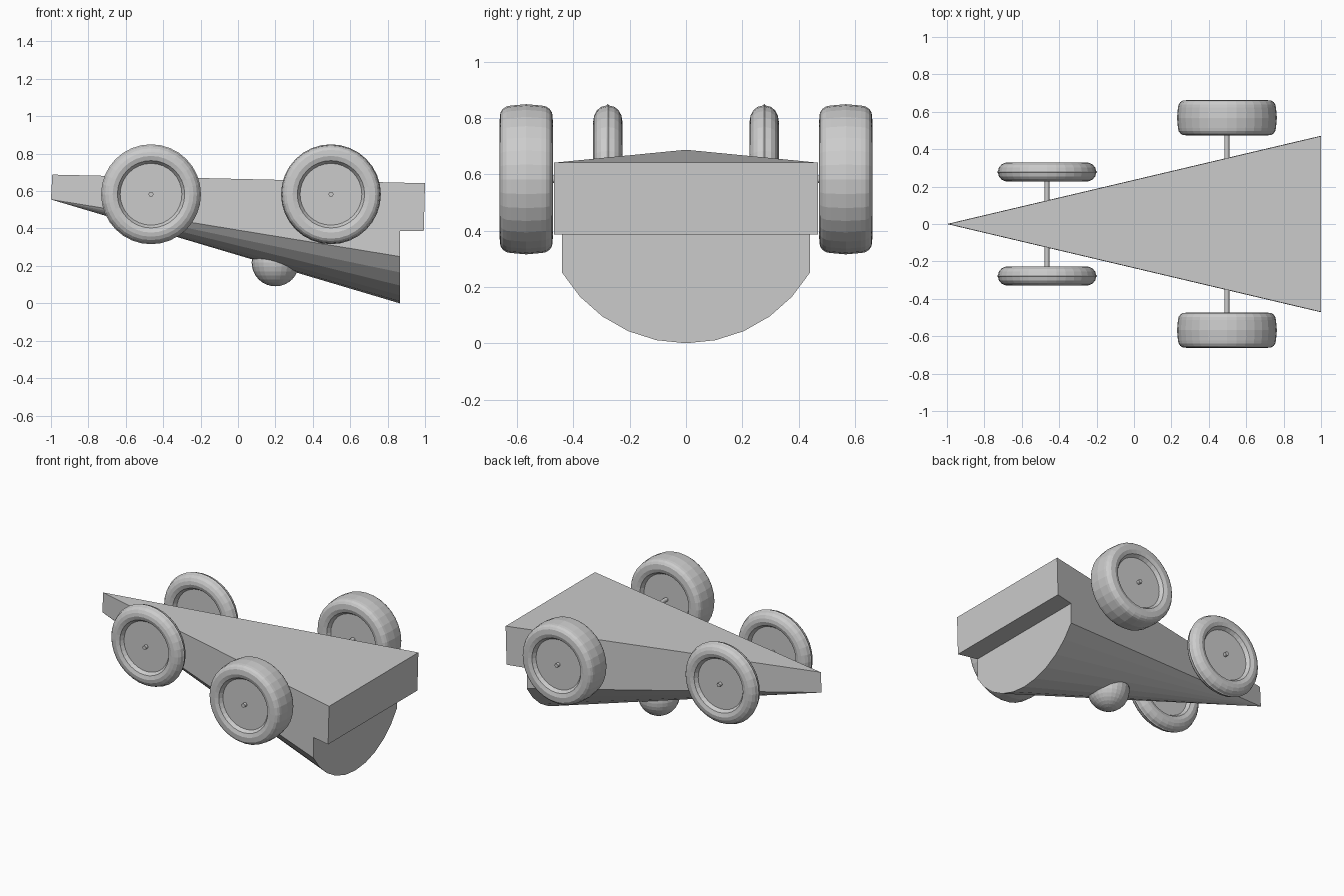
import bpy, bmesh
from math import sin, cos, asin, pi, radians
from mathutils import Matrix

if "Cube" in bpy.data.objects:
    bpy.data.objects.remove(bpy.data.objects["Cube"])


def finish(bm, name):
    bmesh.ops.remove_doubles(bm, verts=bm.verts, dist=1e-5)
    bmesh.ops.recalc_face_normals(bm, faces=bm.faces)
    mesh = bpy.data.meshes.new(name)
    bm.to_mesh(mesh)
    bm.free()
    obj = bpy.data.objects.new(name, mesh)
    bpy.context.collection.objects.link(obj)
    return obj


def lathe(name, profile, loc, steps=32):
    """Spin (radius, y) points around the y axis."""
    bm = bmesh.new()
    vs = [bm.verts.new((r, y, 0)) for r, y in profile]
    es = [bm.edges.new(p) for p in zip(vs, vs[1:])]
    bmesh.ops.spin(bm, geom=vs + es, cent=(0, 0, 0), axis=(0, 1, 0),
                   angle=2 * pi, steps=steps)
    obj = finish(bm, name)
    obj.location = loc
    return obj


# Wedge body with rounded, tapering belly and a stepped tail
def body():
    bm = bmesh.new()
    V = bm.verts.new
    nose_top, nose_low = V((-0.993, 0, 0.688)), V((-1, 0, 0.555))
    tail_top = [V((1, s * 0.47, 0.642)) for s in (-1, 1)]
    tail_low = [V((0.993, s * 0.47, 0.387)) for s in (-1, 1)]
    step = [V((0.865, s * 0.44, 0.387)) for s in (-1, 1)]
    R, n = 0.512, 10
    a = asin(0.44 / R)
    arc = []
    for i in range(n + 1):
        t = -a + 2 * a * i / n
        arc.append(V((0.865, R * sin(t), R - R * cos(t))))
    F = bm.faces.new
    F((nose_top, *tail_top))
    F((*tail_top, tail_low[1], tail_low[0]))
    F((*tail_low, step[1], step[0]))
    F((step[0], *arc, step[1]))
    for p, q in zip(arc, arc[1:]):
        F((nose_low, p, q))
    for k, end in ((0, arc[0]), (1, arc[-1])):
        F((nose_top, nose_low, end, step[k]))
        F((nose_top, step[k], tail_low[k], tail_top[k]))
    return finish(bm, "body")


body()

# Dome under the belly
bm = bmesh.new()
bmesh.ops.create_uvsphere(bm, u_segments=24, v_segments=16, radius=0.127,
                          matrix=Matrix.Translation((0.2, 0, 0.218)))
finish(bm, "belly_dome")


def wheel(name, x, y, half, corner):
    """Tyre with rounded shoulders and recessed hub discs on both sides."""
    Ro, Rl, disc = 0.267, 0.205, half - 0.03
    side = [(0, disc), (0.165, disc), (0.18, half - 0.008), (Rl, half)]
    for d in (22.5, 45, 67.5, 90):
        t = radians(d)
        side.append((Rl + (Ro - 0.005 - Rl) * sin(t) if corner > 0.045
                     else (Ro - 0.005 - corner) + corner * sin(t),
                     half - corner * (1 - cos(t))))
    prof = side + [(Ro, 0)] + [(r, -y0) for r, y0 in reversed(side)]
    lathe(name, prof, (x, y, 0.583))


# Wheels and axles: narrow pair at the nose, wide pair at the tail
for end, x, y, half, corner in (("front", -0.465, 0.278, 0.052, 0.046),
                                ("rear", 0.497, 0.568, 0.095, 0.04)):
    for side, s in (("right", -1), ("left", 1)):
        wheel(f"{end}_wheel_{side}", x, s * y, half, corner)
    tip = y + half - 0.008
    lathe(f"{end}_axle", [(0, -tip), (0.013, -tip), (0.013, tip), (0, tip)],
          (x, 0, 0.583), 12)
